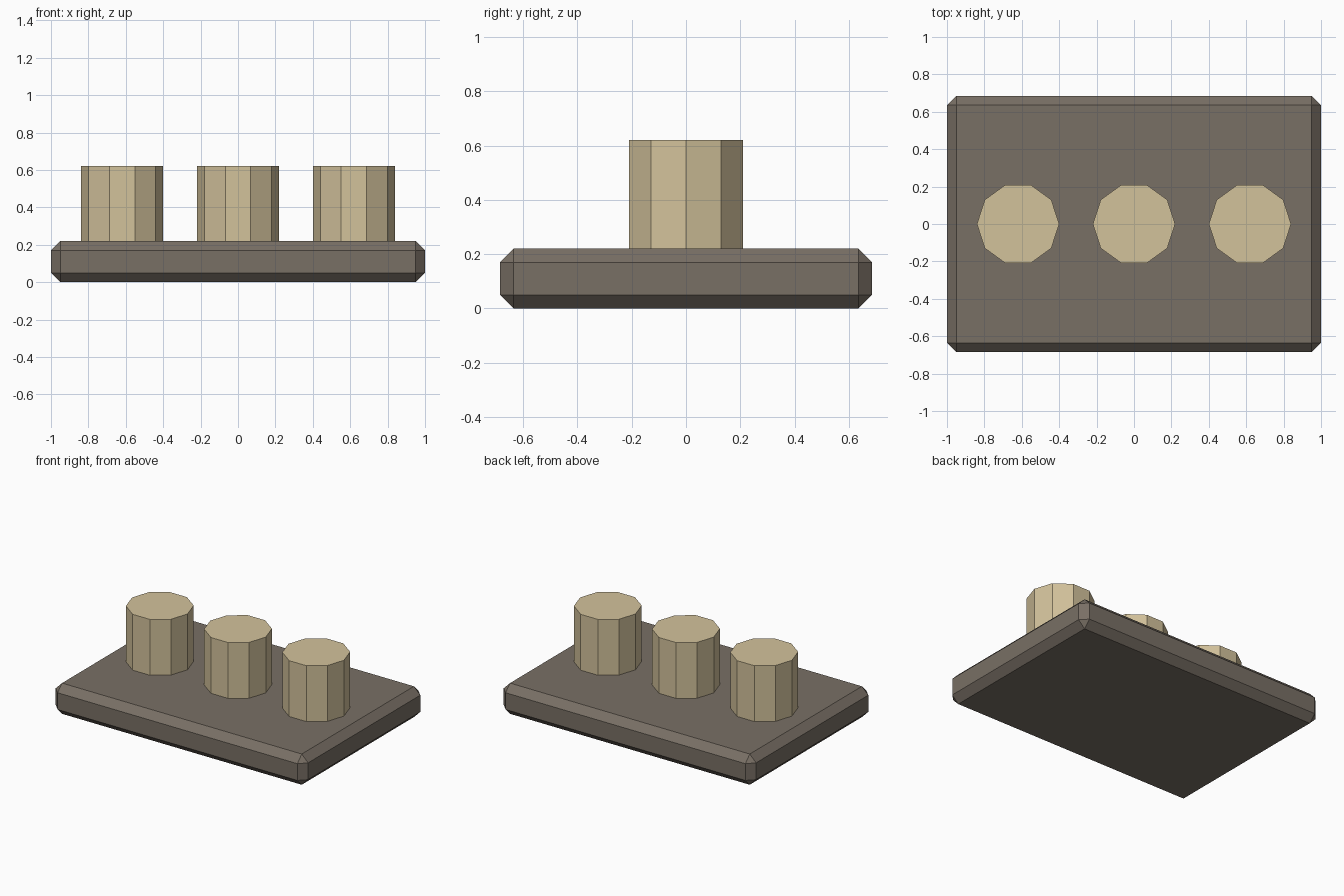
import bpy, bmesh, math
from mathutils import Matrix

if "Cube" in bpy.data.objects:
    bpy.data.objects.remove(bpy.data.objects["Cube"])

BASE_SIZE = (2.0, 1.37, 0.22)
BEVEL = 0.05
PEG_RADIUS, PEG_SIDES, PEG_TOP = 0.22, 10, 0.62
PEG_SPACING = 0.62


def material(name, rgb):
    mat = bpy.data.materials.new(name)
    mat.diffuse_color = (*rgb, 1.0)
    mat.use_nodes = True
    mat.node_tree.nodes["Principled BSDF"].inputs["Base Color"].default_value = mat.diffuse_color
    return mat


def add_object(name, bm, mat):
    bmesh.ops.recalc_face_normals(bm, faces=bm.faces[:])
    mesh = bpy.data.meshes.new(name)
    bm.to_mesh(mesh)
    bm.free()
    mesh.materials.append(mat)
    obj = bpy.data.objects.new(name, mesh)
    bpy.context.collection.objects.link(obj)
    return obj


stone = material("dark stone", (0.19, 0.16, 0.13))
cream = material("pale cream", (0.65, 0.54, 0.33))

# Base slab with chamfered edges
bm = bmesh.new()
place = Matrix.Translation((0, 0, BASE_SIZE[2] / 2)) @ Matrix.Diagonal((*BASE_SIZE, 1))
bmesh.ops.create_cube(bm, size=1.0, matrix=place)
base = add_object("base_slab", bm, stone)
bevel = base.modifiers.new("chamfer", 'BEVEL')
bevel.width = BEVEL
bevel.segments = 1

# Row of three ten-sided pegs standing on the slab
for name, side in (("left_peg", -1), ("middle_peg", 0), ("right_peg", 1)):
    bm = bmesh.new()
    ring = [bm.verts.new((PEG_RADIUS * math.cos(a), PEG_RADIUS * math.sin(a), 0))
            for a in (math.tau * i / PEG_SIDES for i in range(PEG_SIDES))]
    bottom = bm.faces.new(ring)
    grown = bmesh.ops.extrude_face_region(bm, geom=[bottom], use_keep_orig=True)
    top = [v for v in grown["geom"] if isinstance(v, bmesh.types.BMVert)]
    bmesh.ops.translate(bm, verts=top, vec=(0, 0, PEG_TOP - BASE_SIZE[2]))
    peg = add_object(name, bm, cream)
    peg.location = (side * PEG_SPACING, 0, BASE_SIZE[2])
